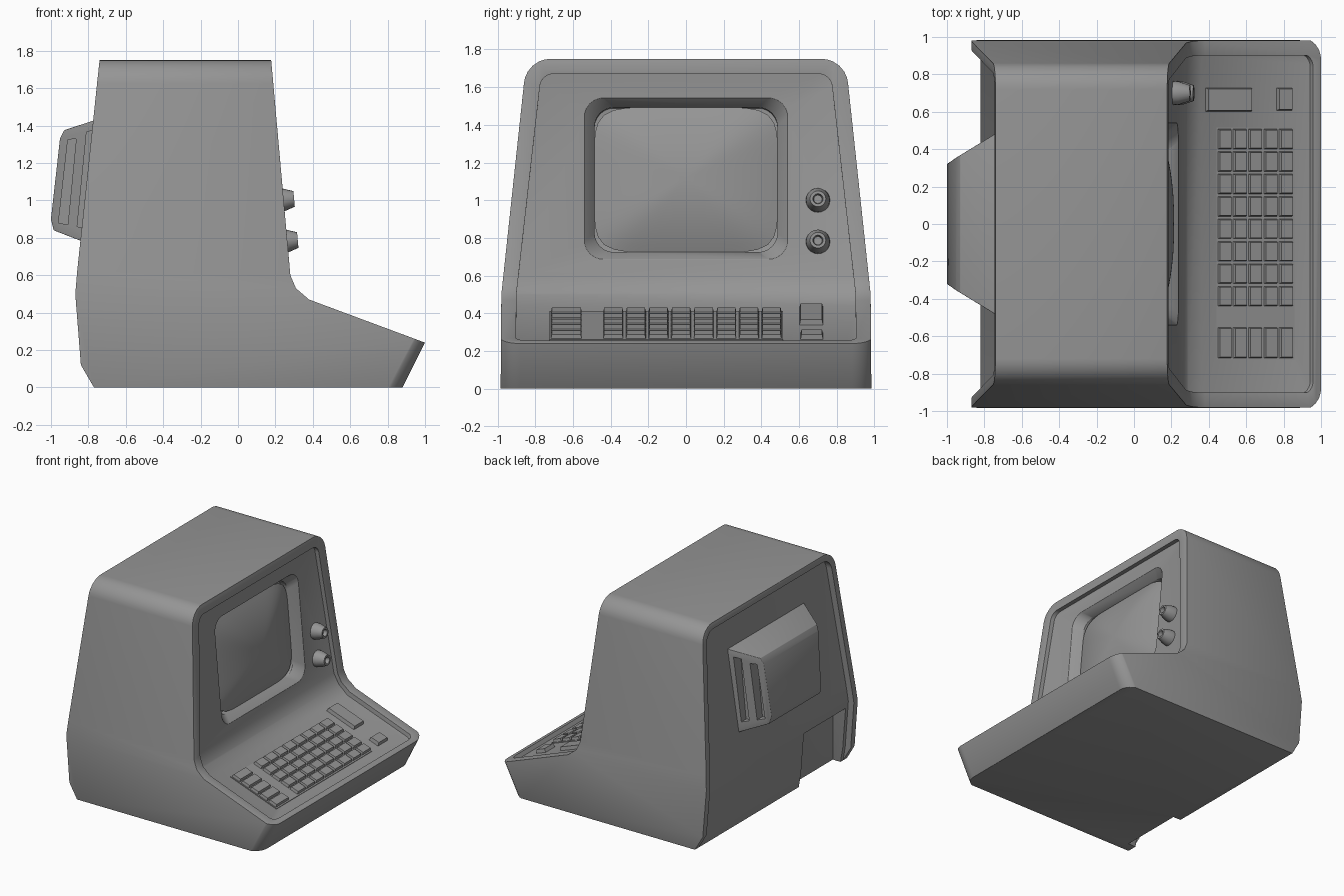
import bpy, bmesh, math
from mathutils import Vector, Matrix

cube = bpy.data.objects.get("Cube")
if cube:
    bpy.data.objects.remove(cube, do_unlink=True)

grey = bpy.data.materials.new("warm grey plastic")
grey.use_nodes = True
GREY = (0.3, 0.3, 0.3, 1)
grey.diffuse_color = GREY
grey.node_tree.nodes["Principled BSDF"].inputs["Base Color"].default_value = GREY


def finish(name, bm):
    bmesh.ops.recalc_face_normals(bm, faces=bm.faces)
    me = bpy.data.meshes.new(name)
    bm.to_mesh(me)
    bm.free()
    me.materials.append(grey)
    ob = bpy.data.objects.new(name, me)
    bpy.context.scene.collection.objects.link(ob)
    return ob


def loft(name, rings):
    """Closed solid through rings of equal length."""
    bm = bmesh.new()
    vs = [[bm.verts.new(p) for p in r] for r in rings]
    n = len(vs[0])
    for a, b in zip(vs, vs[1:]):
        for i in range(n):
            bm.faces.new((a[i], a[(i + 1) % n], b[(i + 1) % n], b[i]))
    bm.faces.new(vs[0])
    bm.faces.new(vs[-1])
    return finish(name, bm)


def rounded(pts, radius, seg=6):
    """Round the corners of a 2D polygon; radius is one value or one per corner."""
    out = []
    radii = radius if isinstance(radius, list) else [radius] * len(pts)
    for i, r in enumerate(radii):
        p = Vector(pts[i])
        if r == 0:
            out.append(p)
            continue
        a = (Vector(pts[i - 1]) - p).normalized()
        b = (Vector(pts[(i + 1) % len(pts)]) - p).normalized()
        half = a.angle(b) / 2
        s, e = p + a * r / math.tan(half), p + b * r / math.tan(half)
        c = p + (a + b).normalized() * r / math.sin(half)
        for k in range(seg + 1):
            d = s.lerp(e, k / seg) - c
            out.append(c + d.normalized() * r)
    return out


def side_prism(name, pts, y0=-1.3, y1=1.3):
    return loft(name, [[(x, y, z) for x, z in pts] for y in (y0, y1)])


def end_prism(name, pts):
    return loft(name, [[(x, y, z) for y, z in pts] for x in (-1.3, 1.3)])


def plan_prism(name, pts, lean=0.0):
    return loft(name, [[(x + (z - 0.24) * lean, y, z) for x, y in pts] for z in (-0.3, 2)])


def bake(ob):
    dg = bpy.context.evaluated_depsgraph_get()
    me = bpy.data.meshes.new_from_object(ob.evaluated_get(dg))
    ob.modifiers.clear()
    ob.data = me


def combine(ob, op, *others):
    for other in others:
        m = ob.modifiers.new("bool", "BOOLEAN")
        m.operation, m.object, m.solver = op, other, "EXACT"
        bake(ob)
        bpy.data.objects.remove(other, do_unlink=True)
    return ob


def bevel(ob, width, seg=3, angle=35):
    m = ob.modifiers.new("bevel", "BEVEL")
    m.width, m.segments, m.angle_limit = width, seg, math.radians(angle)
    bake(ob)


def smooth(ob, angle=35):
    bpy.ops.object.select_all(action="DESELECT")
    ob.select_set(True)
    bpy.context.view_layer.objects.active = ob
    bpy.ops.object.shade_smooth_by_angle(angle=math.radians(angle))


def arch(name, low, mid, top_w, top_z, r):
    pts = [(-low, -0.2), (-mid, 0.5), (-top_w, top_z), (top_w, top_z), (mid, 0.5), (low, -0.2)]
    return end_prism(name, rounded(pts, [0, 0, r, r, 0, 0]))


def tray(name, front, w, r):
    return plan_prism(name, rounded([(-2, -w), (front, -w), (front, w), (-2, w)], [0, r, r, 0]), 0.5)


# Housing: side profile limited by the arched end outline and rounded front lip
housing = side_prism("housing", [
    (-0.77, 0), (1.05, 0), (1.05, 0.221), (0.38, 0.47), (0.31, 0.53), (0.28, 0.60),
    (0.173, 1.8), (-0.735, 1.8), (-0.86, 0.62), (-0.87, 0.5), (-0.84, 0.12)])
combine(housing, "INTERSECT", arch("a", 0.985, 0.98, 0.846, 1.75, 0.14), tray("t", 1.0, 0.99, 0.11))

# Sunken front panel
front_cut = side_prism("front_cut", [
    (1.2, 0.13), (0.36, 0.437), (0.283, 0.507), (0.246, 0.592), (0.138, 1.8), (1.2, 1.8)])
combine(front_cut, "INTERSECT", arch("a", 0.905, 0.9, 0.768, 1.67, 0.07), tray("t", 0.95, 0.91, 0.07))

# Sunken rear panel and cable notch
rear_cut = side_prism("rear_cut", [
    (-0.74, -0.3), (-0.77, 0), (-0.79, 0.12), (-0.82, 0.5), (-0.81, 0.62),
    (-0.685, 1.8), (-1.2, 1.8), (-1.2, -0.3)])
combine(rear_cut, "INTERSECT", arch("a", 0.935, 0.93, 0.80, 1.70, 0.1))
notch = side_prism("notch", [(-1.2, -0.3), (-0.7, -0.3), (-0.7, 0.45), (-1.2, 0.45)], -0.9, -0.36)

# Screen frame: local x points out of the leaning panel
lean = Matrix.Translation((0.2, 0, 1.115)) @ Matrix.Rotation(-math.atan(0.0893), 4, "Y")


def screen_ring(w, h, r, depth):
    pts = rounded([(-w, -h), (w, -h), (w, h), (-w, h)], r)
    return [lean @ Vector((depth, y, z)) for y, z in pts]


well = loft("well", [screen_ring(0.56, 0.46, 0.1, 0.02), screen_ring(0.54, 0.43, 0.1, 0.0),
                     screen_ring(0.485, 0.385, 0.1, -0.07), screen_ring(0.485, 0.385, 0.1, -0.12)])
combine(housing, "DIFFERENCE", front_cut, rear_cut, notch, well)
bevel(housing, 0.02)
smooth(housing)

# Bulging screen glass
bm = bmesh.new()
N, RINGS = 64, 10
tip = bm.verts.new(lean @ Vector((0.01, 0, 0)))
prev = None
for k in range(1, RINGS + 1):
    r = k / RINGS
    ring = []
    for i in range(N):
        a = math.tau * i / N
        c, s = math.cos(a), math.sin(a)
        q = (abs(c) ** 6 + abs(s) ** 6) ** (-1 / 6)
        ring.append(bm.verts.new(lean @ Vector((0.01 - 0.085 * r * r, 0.488 * r * q * c, 0.388 * r * q * s))))
    for i in range(N):
        j = (i + 1) % N
        bm.faces.new((prev[i], prev[j], ring[j], ring[i]) if prev else (tip, ring[j], ring[i]))
    prev = ring
bm.faces.new(prev)
smooth(finish("screen", bm))

# Two control knobs
for name, z in (("upper_knob", 1.0), ("lower_knob", 0.78)):
    at = Matrix.Translation((0.2 - 0.0893 * (z - 1.115), 0.7, z)) @ Matrix.Rotation(-0.089, 4, "Y")
    profile = [(0.065, -0.01), (0.062, 0.03), (0.042, 0.09), (0.027, 0.09), (0.022, 0.06)]
    smooth(loft(name, [[at @ Vector((d, r * math.cos(math.tau * i / 20), r * math.sin(math.tau * i / 20)))
                        for i in range(20)] for r, d in profile]))

# Keyboard: tapered blocks on the sloping deck
SLOPE = math.atan(0.366)


def key(bm, x0, x1, y0, y1, height, taper=0.008):
    xm = (x0 + x1) / 2
    hx, hy = (x1 - x0) / 2 / math.cos(SLOPE), (y1 - y0) / 2
    at = Matrix.Translation((xm, (y0 + y1) / 2, 0.437 - 0.366 * (xm - 0.36))) @ Matrix.Rotation(SLOPE, 4, "Y")
    box = bmesh.ops.create_cube(bm, size=2)["verts"]
    for v in box:
        t = taper if v.co.z > 0 else 0
        v.co = at @ Vector((v.co.x * (hx - t), v.co.y * (hy - t), height if v.co.z > 0 else -0.01))


bm = bmesh.new()
for col in range(5):
    x = 0.443 + col * 0.082
    for row in range(8):
        y = 0.51 - row * 0.12
        key(bm, x, x + 0.076, y - 0.112, y, 0.028)
    key(bm, x, x + 0.076, -0.72, -0.55, 0.028)
finish("keys", bm)

bm = bmesh.new()
key(bm, 0.44, 0.855, -0.725, 0.515, 0.006, 0)
finish("key_base", bm)

bm = bmesh.new()
key(bm, 0.38, 0.63, 0.6, 0.73, 0.028)
key(bm, 0.76, 0.845, 0.605, 0.73, 0.028)
finish("side_keys", bm)

# Rear bulge with two slanted vents on each side
bulge = side_prism("rear_bulge", [
    (-0.68, 1.458), (-0.93, 1.375), (-0.952, 1.33), (-1.0, 0.9), (-0.985, 0.84), (-0.7, 0.73)])
plan = [(-0.68, 0.52), (-0.95, 0.355), (-1.1, 0.25)]
combine(bulge, "INTERSECT", plan_prism("p", plan + [(x, -y) for x, y in reversed(plan)]))
bevel(bulge, 0.02, angle=28)
vents = (([(-0.96, 0.88), (-0.91, 0.87), (-0.865, 1.33), (-0.91, 1.325)], 0.31),
         ([(-0.86, 0.86), (-0.81, 0.85), (-0.76, 1.38), (-0.81, 1.365)], 0.38))
for outline, depth in vents:
    for y0, y1 in ((depth, 0.7), (-0.7, -depth)):
        combine(bulge, "DIFFERENCE", side_prism("vent", outline, y0, y1))
smooth(bulge)
